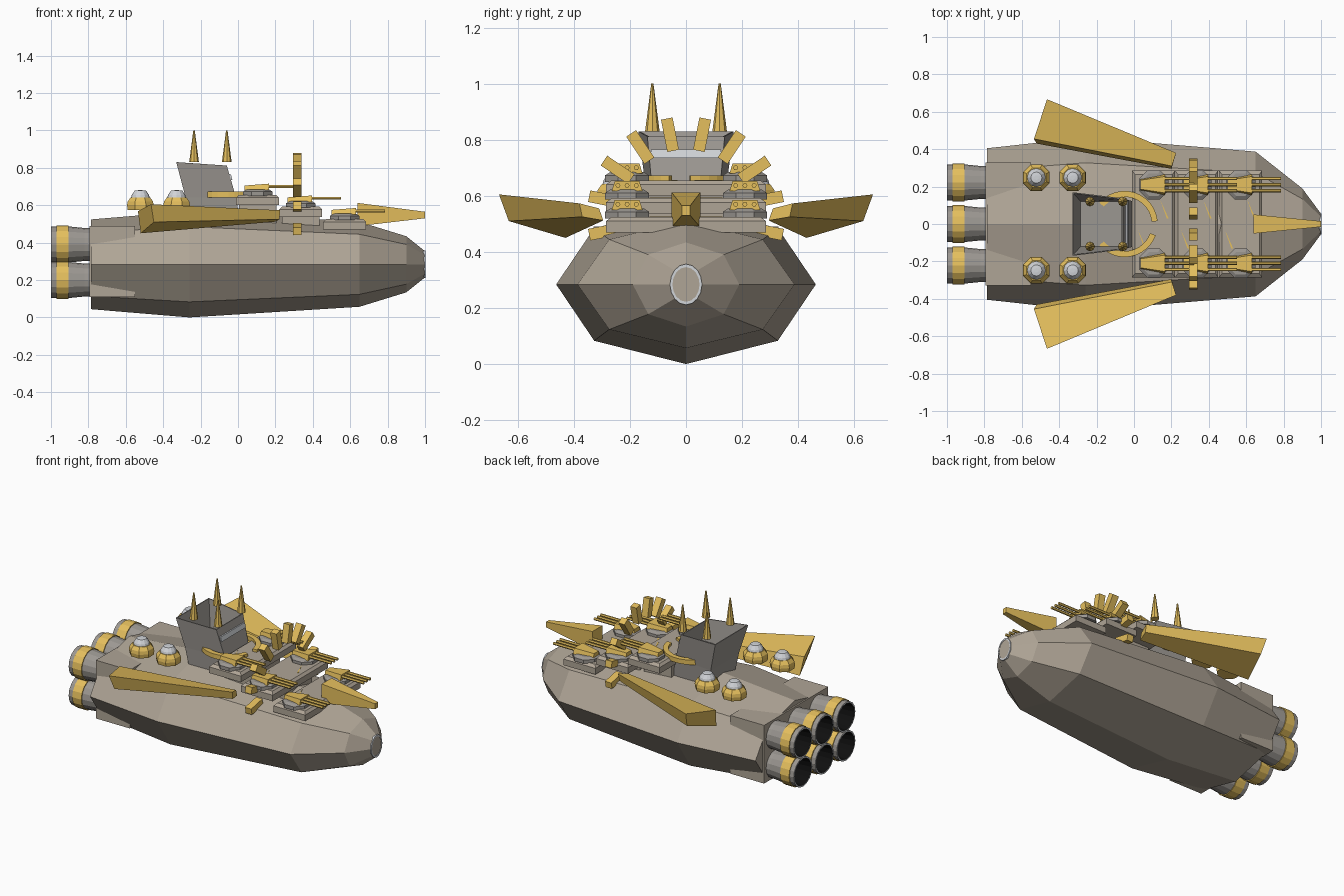
import bpy, bmesh, math
from mathutils import Vector

if "Cube" in bpy.data.objects:
    bpy.data.objects.remove(bpy.data.objects["Cube"])


def material(name, rgb):
    m = bpy.data.materials.new(name)
    m.diffuse_color = (*rgb, 1)
    m.use_nodes = True
    m.node_tree.nodes["Principled BSDF"].inputs["Base Color"].default_value = m.diffuse_color
    return m


HULL = material("taupe_hull", (0.43, 0.375, 0.305))
PLATE = material("grey_plating", (0.33, 0.31, 0.285))
GOLD = material("gold_trim", (0.78, 0.52, 0.11))
SILVER = material("pale_silver", (0.64, 0.66, 0.69))
BLACK = material("black_interior", (0.005, 0.005, 0.005))


def finish(name, bm, *mats):
    bmesh.ops.recalc_face_normals(bm, faces=bm.faces)
    me = bpy.data.meshes.new(name)
    bm.to_mesh(me)
    bm.free()
    for m in mats:
        me.materials.append(m)
    ob = bpy.data.objects.new(name, me)
    bpy.context.collection.objects.link(ob)
    return ob


def loft(name, rings, mats, cap=True, closed=False, rule=None):
    """Skin successive rings of points; rule(segment) gives the material index."""
    bm = bmesh.new()
    rows = [[bm.verts.new(p) for p in r] for r in rings]
    n = len(rows[0])
    pairs = list(zip(rows, rows[1:]))
    if closed:
        pairs.append((rows[-1], rows[0]))
    for s, (a, b) in enumerate(pairs):
        for i in range(n):
            j = (i + 1) % n
            f = bm.faces.new((a[i], a[j], b[j], b[i]))
            f.material_index = rule(s) if rule else 0
    if cap and not closed:
        bm.faces.new(rows[0])
        f = bm.faces.new(rows[-1])
        f.material_index = rule(len(pairs) - 1) if rule else 0
    return finish(name, bm, *mats)


def lathe(name, profile, centre, mats, axis="z", n=8, turn=0.0, **kw):
    """Revolve (position, radius) pairs round the z or x axis."""
    cx, cy, cz = centre
    rings = []
    for h, r in profile:
        ring = []
        for i in range(n):
            a = math.tau * i / n + turn
            u, v = r * math.cos(a), r * math.sin(a)
            ring.append((cx + u, cy + v, cz + h) if axis == "z" else (cx + h, cy + u, cz + v))
        rings.append(ring)
    return loft(name, rings, mats, **kw)


def block(name, quad_a, quad_b, mat):
    return loft(name, [quad_a, quad_b], [mat])


def box(name, x0, x1, y0, y1, z0, z1, mat):
    q = lambda x: [(x, y0, z0), (x, y1, z0), (x, y1, z1), (x, y0, z1)]
    return block(name, q(x0), q(x1), mat)


def rect_x(x, y, z0, z1):
    return [(x, -y, z0), (x, y, z0), (x, y, z1), (x, -y, z1)]


def rect_z(z, x0, x1, y):
    return [(x0, -y, z), (x1, -y, z), (x1, y, z), (x0, y, z)]


# Octagonal hull, tapering to the bow: x, half width, half height
stations = [(-0.785, 0.405, 0.24), (-0.26, 0.463, 0.284), (0.65, 0.387, 0.227),
            (0.9, 0.19, 0.15), (1.0, 0.055, 0.07)]
loft("hull", [[(x, w * math.cos(k * math.pi / 4), 0.284 + h * math.sin(k * math.pi / 4))
               for k in range(8)] for x, w, h in stations], [HULL])
loft("bow_ring", [[(x, 0.055 * s * math.cos(k * math.pi / 8), 0.284 + 0.07 * s * math.sin(k * math.pi / 8))
                   for k in range(16)] for x, s in ((0.985, 1.04), (1.002, 1.04), (1.002, 0.88), (0.985, 0.88))],
     [SILVER], closed=True)
box("stern_block", -0.795, -0.55, -0.33, 0.33, 0.11, 0.49, HULL)

# Six engine nozzles with gold bands
for z in (0.2, 0.39):
    for y in (-0.222, 0, 0.222):
        lathe("engine_nozzle", [(-0.77, 0.088), (-0.82, 0.088), (-0.9, 0.096), (-1.0, 0.096),
                                (-1.0, 0.086), (-0.86, 0.07)], (0, y, z), [PLATE, BLACK, SILVER],
              "x", 16, rule=lambda s: 1 if s >= 4 else 2 if s == 3 else 0)
        lathe("engine_band", [(-0.97, 0.09), (-0.97, 0.102), (-0.905, 0.102), (-0.905, 0.09)],
              (0, y, z), [GOLD], "x", 16, closed=True)

# Stepped gun decks, each with a turret on either side
for x, z in ((0.105, 0.655), (0.335, 0.592), (0.57, 0.525)):
    loft("gun_deck", [rect_z(z - 0.055, x - 0.115, x + 0.115, 0.285),
                      rect_z(z - 0.015, x - 0.115, x + 0.115, 0.285),
                      rect_z(z, x - 0.1, x + 0.1, 0.265)], [HULL])
    box("deck_support", x - 0.1, x + 0.1, -0.14, 0.14, 0.44, z - 0.05, HULL)
    for s in (-1, 1):
        y = 0.21 * s
        # slim gold deck inlay
        cx, cy = x + 0.06 * s, 0.08 * s
        block("deck_inlay", [(cx - 0.025, cy + 0.05, z - 0.002), (cx + 0.01, cy - 0.05, z - 0.002),
                             (cx + 0.02, cy - 0.05, z - 0.002)],
              [(cx - 0.025, cy + 0.05, z + 0.002), (cx + 0.01, cy - 0.05, z + 0.002),
               (cx + 0.02, cy - 0.05, z + 0.002)], GOLD)
        lathe("turret_base", [(-0.005, 0.085), (0.018, 0.085), (0.03, 0.065)], (x, y, z),
              [PLATE], turn=math.pi / 8)
        q = lambda px, w, h: [(px, y - w, z + 0.025), (px, y + w, z + 0.025),
                              (px, y + w * 0.8, z + h), (px, y - w * 0.8, z + h)]
        block("turret_housing", q(x - 0.07, 0.03, 0.05), q(x + 0.06, 0.055, 0.06), GOLD)
        for d in (-0.033, 0, 0.033):
            lathe("gun_barrel", [(0.04, 0.009), (0.215, 0.009)], (x, y + d, z + 0.045),
                  [GOLD], "x", 6)

# Bridge tower: leans aft, flares upward, narrows forward, open at the top
loft("bridge_tower", [[(-0.25, -0.13, 0.46), (0.02, -0.115, 0.46), (0.02, 0.115, 0.46), (-0.25, 0.13, 0.46)],
                      [(-0.28, -0.145, 0.64), (-0.01, -0.122, 0.64), (-0.01, 0.122, 0.64), (-0.28, 0.145, 0.64)],
                      [(-0.33, -0.17, 0.83), (-0.06, -0.138, 0.812), (-0.06, 0.138, 0.812), (-0.33, 0.17, 0.83)],
                      [(-0.324, -0.164, 0.83), (-0.066, -0.132, 0.812), (-0.066, 0.132, 0.812), (-0.324, 0.164, 0.83)],
                      rect_z(0.67, -0.285, -0.03, 0.12)], [PLATE])
block("bridge_window", [(-0.045, -0.125, 0.735), (-0.045, 0.125, 0.735), (-0.053, 0.125, 0.765), (-0.053, -0.125, 0.765)],
      [(-0.03, -0.125, 0.735), (-0.03, 0.125, 0.735), (-0.038, 0.125, 0.765), (-0.038, -0.125, 0.765)], SILVER)

# Spires standing above the tower corners
for x in (-0.235, -0.06):
    for y in (-0.12, 0.12):
        lathe("spire", [(0.83, 0.026), (1.0, 0.004)], (x, y, 0), [GOLD])

# Two curved gold arcs round the front of the tower
for name, a0, a1 in (("port_arc", 5, 140), ("starboard_arc", -140, -20)):
    rings = []
    for i in range(13):
        a = math.radians(a0 + (a1 - a0) * i / 12)
        rings.append([(-0.05 + r * math.cos(a), r * math.sin(a), z)
                      for r, z in ((0.145, 0.642), (0.177, 0.642), (0.177, 0.672), (0.145, 0.672))])
    loft(name, rings, [GOLD])

# Radiating crest of gold bars across the decks
for k in range(5):
    for s in (-1, 1):
        a = math.radians(11.25 + 22.5 * k) * s
        out, side = Vector((0, math.sin(a), math.cos(a))), Vector((0, math.cos(a), -math.sin(a)))
        q = lambda r: [Vector((x, 0, 0.53)) + out * r + side * w
                       for x, w in ((0.295, -0.021), (0.34, -0.021), (0.34, 0.021), (0.295, 0.021))]
        block("crest_bar", q(0.235), q(0.352), GOLD)

# Domed emplacements on the rear deck
for x in (-0.522, -0.328):
    for y in (-0.248, 0.248):
        lathe("dome_base", [(0.575, 0.073), (0.6, 0.077), (0.62, 0.073), (0.642, 0.056)],
              (x, y, 0), [GOLD], turn=math.pi / 8)
        lathe("dome_cap", [(0.64, 0.05), (0.655, 0.046), (0.678, 0.03), (0.68, 0.012)],
              (x, y, 0), [SILVER], n=12)

# Swept side fins
for s in (-1, 1):
    aft = [(-0.465, 0.667, 0.605), (-0.45, 0.632, 0.51), (-0.52, 0.43, 0.45), (-0.535, 0.455, 0.568)]
    fore = [(0.225, 0.38, 0.573), (0.222, 0.37, 0.525), (0.2, 0.295, 0.512), (0.203, 0.31, 0.555)]
    block("side_fin", [(x, y * s, z) for x, y, z in aft], [(x, y * s, z) for x, y, z in fore], GOLD)

# Gold bow ram
block("bow_ram", rect_x(0.64, 0.051, 0.488, 0.612), rect_x(1.0, 0.015, 0.53, 0.565), GOLD)
